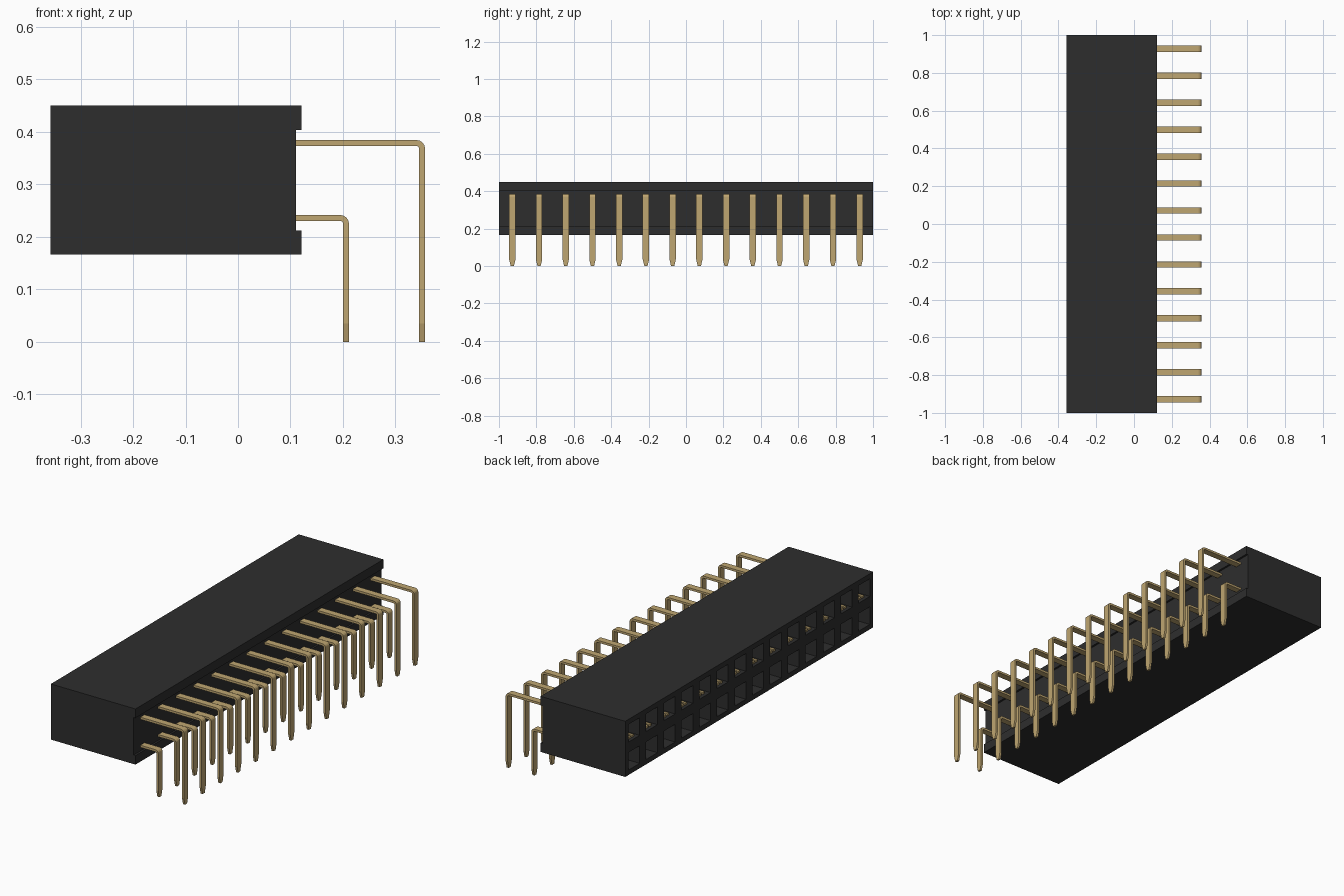
import bpy, bmesh, math
from mathutils import Vector

cube = bpy.data.objects.get("Cube")
if cube:
    bpy.data.objects.remove(cube, do_unlink=True)

COUNT = 14
PITCH = 2 / COUNT
ROWS = {"lower": (0.236, 0.206, 1), "upper": (0.379, 0.351, -1)}  # z, x of leg, inner side
BACK, HOLE, DEPTH = -0.357, 0.045, 0.3
STATIONS = [(i + 0.5) * PITCH - 1 for i in range(COUNT)]


def material(name, rgb):
    m = bpy.data.materials.new(name)
    m.use_nodes = True
    m.diffuse_color = (*rgb, 1)
    m.node_tree.nodes["Principled BSDF"].inputs["Base Color"].default_value = (*rgb, 1)
    return m


black = material("black plastic", (0.027, 0.027, 0.027))
gold = material("gold metal", (0.52, 0.38, 0.165))


def finish(bm, name, mat):
    bmesh.ops.recalc_face_normals(bm, faces=bm.faces)
    mesh = bpy.data.meshes.new(name)
    bm.to_mesh(mesh)
    bm.free()
    mesh.materials.append(mat)
    ob = bpy.data.objects.new(name, mesh)
    bpy.context.collection.objects.link(ob)
    return ob


# Housing: notched profile extruded along y, with square sockets sunk in the -x face
bm = bmesh.new()
profile = [(BACK, 0.166), (0.121, 0.166), (0.121, 0.212), (0.111, 0.212),
           (0.111, 0.404), (0.121, 0.404), (0.121, 0.45), (BACK, 0.45)]
end = bm.faces.new([bm.verts.new((x, -1, z)) for x, z in profile])
ext = bmesh.ops.extrude_face_region(bm, geom=[end], use_keep_orig=True)
bmesh.ops.translate(bm, vec=(0, 2, 0),
                    verts=[g for g in ext["geom"] if isinstance(g, bmesh.types.BMVert)])
bmesh.ops.recalc_face_normals(bm, faces=bm.faces)


def socket_side():
    return [f for f in bm.faces if all(abs(v.co.x - BACK) < 1e-5 for v in f.verts)]


cuts = [(Vector((0, y + s * HOLE, 0)), (0, 1, 0)) for y in STATIONS for s in (-1, 1)]
cuts += [(Vector((0, 0, r[0] + s * HOLE)), (0, 0, 1)) for r in ROWS.values() for s in (-1, 1)]
for point, normal in cuts:
    faces = socket_side()
    edges = {e for f in faces for e in f.edges}
    verts = {v for f in faces for v in f.verts}
    bmesh.ops.bisect_plane(bm, geom=[*verts, *edges, *faces], plane_co=point, plane_no=normal)


def in_socket(f):
    c = f.calc_center_median()
    return (any(abs(c.y - y) < 0.01 for y in STATIONS)
            and any(abs(c.z - r[0]) < 0.01 for r in ROWS.values()))


holes = [f for f in socket_side() if in_socket(f)]
sunk = bmesh.ops.extrude_discrete_faces(bm, faces=holes)["faces"]
bmesh.ops.translate(bm, vec=(DEPTH, 0, 0), verts=list({v for f in sunk for v in f.verts}))
finish(bm, "housing", black)


def add_pin(bm, y, z, leg_x, t=0.0056, w=0.017, r=0.011):
    """Flat strip that leaves the housing, bends down and ends in a tapered tip."""
    rings = [(0.0, z, 0, w)]
    for k in range(5):
        a = math.pi / 2 * k / 4
        rings.append((leg_x - r + r * math.sin(a), z - r + r * math.cos(a), a, w))
    rings += [(leg_x, 0.035, math.pi / 2, w), (leg_x, 0, math.pi / 2, w * 0.5)]
    loops = []
    for x, h, a, half in rings:
        nx, nz = math.sin(a) * t, math.cos(a) * t
        loops.append([bm.verts.new((x + s * nx, y + q * half, h + s * nz))
                      for s, q in ((1, 1), (1, -1), (-1, -1), (-1, 1))])
    for a, b in zip(loops, loops[1:]):
        for i in range(4):
            j = (i + 1) % 4
            bm.faces.new((a[i], a[j], b[j], b[i]))
    bm.faces.new(loops[0])
    bm.faces.new(loops[-1])


def add_box(bm, low, high):
    low, high = Vector(low), Vector(high)
    for v in bmesh.ops.create_cube(bm, size=1)["verts"]:
        v.co = (low + high) / 2 + v.co * (high - low)


# Rows of bent pins, and the forked spring contacts inside the sockets
for row, (z, leg_x, side) in ROWS.items():
    pins, forks = bmesh.new(), bmesh.new()
    for y in STATIONS:
        add_pin(pins, y, z, leg_x)
        wall = z + side * (HOLE - 0.002)
        face = wall - side * 0.01
        for s in (-1, 1):
            mid = y + s * 0.012
            add_box(forks, (BACK + 0.015, mid - 0.007, min(wall, face)),
                    (BACK + DEPTH + 0.005, mid + 0.007, max(wall, face)))
    finish(pins, row + "_pins", gold)
    finish(forks, row + "_contacts", gold)
